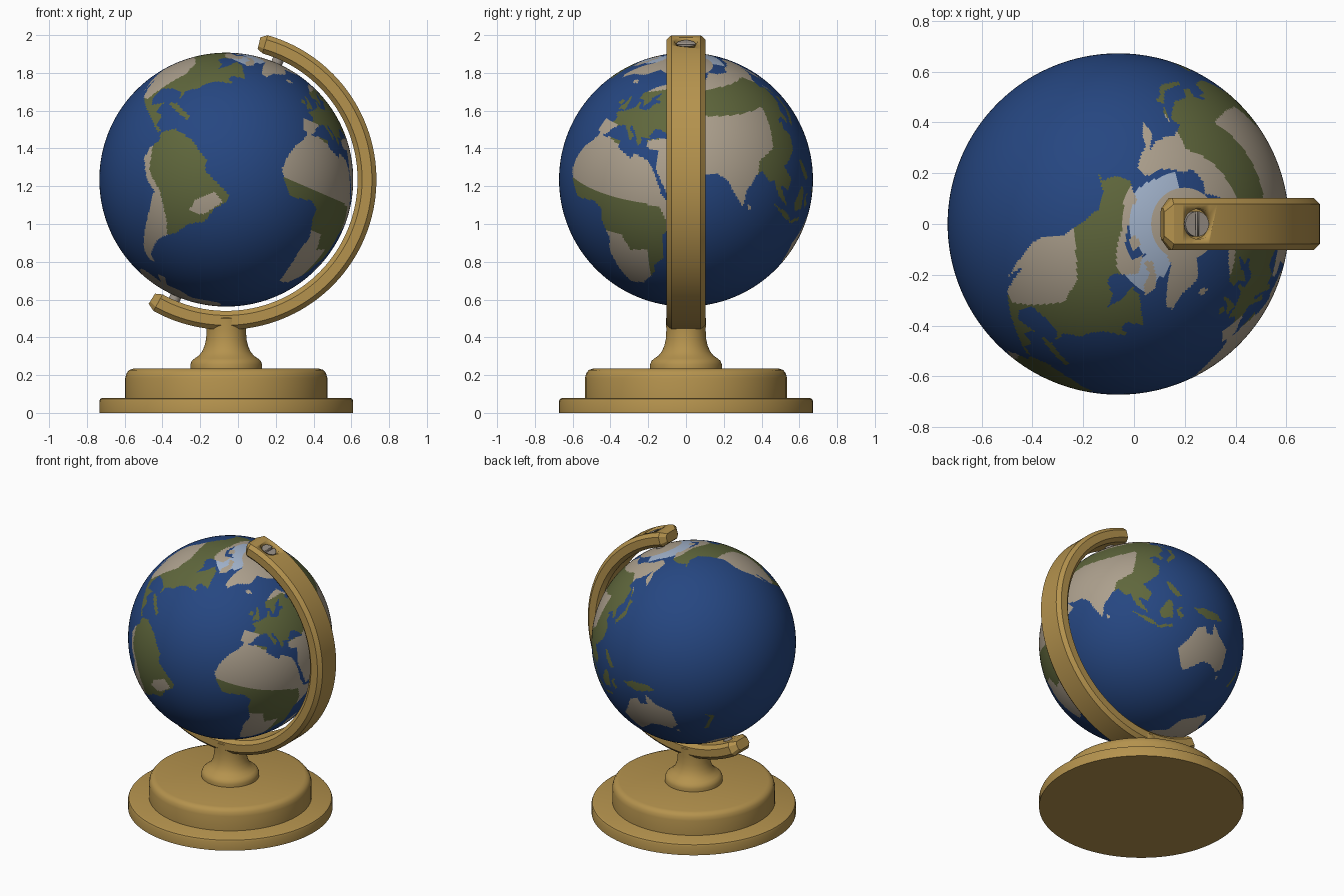
import bpy, bmesh, math
from mathutils import Matrix, Vector

if "Cube" in bpy.data.objects:
    bpy.data.objects.remove(bpy.data.objects["Cube"])

CX, CZ, R = -0.062, 1.235, 0.672        # globe centre and radius
TILT, LON0 = math.radians(23.4), -39.4  # axis tilt, longitude facing front


def material(name, rgb):
    m = bpy.data.materials.new(name)
    m.diffuse_color = (*rgb, 1)
    m.use_nodes = True
    m.node_tree.nodes["Principled BSDF"].inputs["Base Color"].default_value = m.diffuse_color
    return m


GOLD = material("brass", (0.46, 0.29, 0.075))
STEEL = material("steel", (0.33, 0.29, 0.25))
MAP = [material("ocean_blue", (0.019, 0.062, 0.22)),
       material("land_tan", (0.42, 0.355, 0.27)),
       material("land_green", (0.115, 0.135, 0.045)),
       material("ice_blue", (0.36, 0.45, 0.60))]


def add(name, bm, mats, smooth=35):
    bmesh.ops.recalc_face_normals(bm, faces=bm.faces)
    me = bpy.data.meshes.new(name)
    bm.to_mesh(me)
    bm.free()
    ob = bpy.data.objects.new(name, me)
    bpy.context.collection.objects.link(ob)
    for m in mats:
        me.materials.append(m)
    bpy.ops.object.select_all(action='DESELECT')
    ob.select_set(True)
    bpy.context.view_layer.objects.active = ob
    bpy.ops.object.shade_smooth_by_angle(angle=math.radians(smooth))
    return ob


def lathe(name, profile, n=80):
    bm = bmesh.new()
    vs = [bm.verts.new((r, 0, z)) for r, z in profile]
    es = [bm.edges.new(p) for p in zip(vs, vs[1:])]
    bmesh.ops.spin(bm, geom=vs + es, cent=(0, 0, 0), axis=(0, 0, 1), angle=math.tau, steps=n)
    bmesh.ops.remove_doubles(bm, verts=bm.verts, dist=1e-4)
    bmesh.ops.translate(bm, verts=bm.verts, vec=(CX, 0, 0))
    return add(name, bm, [GOLD])


# ---- stand
lathe("base_disc", [(0, 0), (.672, 0), (.672, .062), (.667, .074), (.655, .08), (0, .08)])
lathe("base_step", [(0, .078), (.535, .078), (.535, .185), (.528, .21), (.515, .227), (.49, .235), (0, .235)])
lathe("column", [(0, .233), (.19, .233), (.19, .256), (.183, .275), (.168, .288), (.147, .302), (.128, .325),
                 (.115, .355), (.107, .39), (.104, .44), (.107, .5), (.07, .54), (0, .54)])

# ---- curved arm: chamfered section swept round the globe, narrowed at both ends
def section(a, ro, ri, w, c):
    pts = [(ro, w - c), (ro - c, w), (ri + c, w), (ri, w - c), (ri, c - w), (ri + c, -w), (ro - c, -w), (ro, c - w)]
    a = math.radians(a)
    return [(CX + r * math.sin(a), y, CZ + r * math.cos(a)) for r, y in pts]


bm = bmesh.new()
rings = [section(13.5, .775, .712, .062, .015)]
rings += [section(16 + 193 * i / 72, .795, .695, .102, .024) for i in range(73)]
rings += [section(212, .775, .712, .062, .015)]
rings = [[bm.verts.new(p) for p in ring] for ring in rings]
for a, b in zip(rings, rings[1:]):
    for i in range(8):
        bm.faces.new((a[i], a[(i + 1) % 8], b[(i + 1) % 8], b[i]))
bm.faces.new(rings[0])
bm.faces.new(rings[-1])
arm = add("arm", bm, [GOLD], 25)


# ---- screws and pins along the tilted axis, at both ends of the arm
def axial(name, r0, r1, side, rad=None, mats=(STEEL,)):
    bm = bmesh.new()
    if rad:
        bmesh.ops.create_cone(bm, cap_ends=True, segments=32, radius1=rad, radius2=rad, depth=r1 - r0)
    else:
        bmesh.ops.create_cube(bm, size=1, matrix=Matrix.Diagonal((.014, .14, r1 - r0, 1)))
    bmesh.ops.translate(bm, verts=bm.verts, vec=(0, 0, side * (r0 + r1) / 2))
    bmesh.ops.transform(bm, verts=bm.verts, matrix=Matrix.Translation((CX, 0, CZ)) @ Matrix.Rotation(TILT, 4, 'Y'))
    return add(name, bm, mats)


def cut(ob, cutter):
    cutter.hide_render = True
    cutter.hide_set(True)
    mod = ob.modifiers.new("cut", 'BOOLEAN')
    mod.operation, mod.solver, mod.object = 'DIFFERENCE', 'EXACT', cutter


for tag, side in (("top", 1), ("bottom", -1)):
    axial(tag + "_pin", .66, .71, side, .03)
    cut(arm, axial(tag + "_hole_cutter", .755, .9, side, .06, (GOLD,)))
    cut(axial(tag + "_screw", .745, .783, side, .05), axial(tag + "_slot_cutter", .768, .8, side))

# ---- map outlines as (longitude, latitude) polygons
land, green, sea = [], [], []


def outline(group, *pts):
    xs, ys = zip(*pts)
    group.append((min(xs), max(xs), min(ys), max(ys), list(zip(pts, pts[1:] + pts[:1]))))


def inside(group, x, y):
    for x0, x1, y0, y1, edges in group:
        if x0 <= x <= x1 and y0 <= y <= y1:
            odd = False
            for (ax, ay), (bx, by) in edges:
                if (ay > y) != (by > y) and x < ax + (y - ay) * (bx - ax) / (by - ay):
                    odd = not odd
            if odd:
                return True
    return False


# South America
outline(land, (-78, 8), (-72, 12), (-62, 10.5), (-51, 4.5), (-50, 0), (-44, -2.5), (-35, -6), (-35, -9), (-39, -14),
        (-41, -22), (-48, -26), (-53, -33), (-58, -36), (-62, -39), (-65, -43), (-69, -51), (-66, -55), (-71, -55),
        (-75, -50), (-73, -40), (-71, -30), (-70, -18), (-76, -14), (-81, -6), (-80, 0), (-77, 4))
# North America
outline(land, (-168, 66), (-156, 71), (-128, 70), (-110, 68), (-95, 68), (-94, 72), (-82, 67), (-87, 64), (-94, 60),
        (-92, 57), (-82, 55), (-79, 51), (-77, 56), (-78, 62), (-70, 61), (-65, 58.5), (-56, 52), (-66, 50), (-65, 47),
        (-60, 46), (-66, 44), (-70, 43), (-74, 40), (-76, 35), (-81, 31), (-80, 25.5), (-83, 29.5), (-90, 29.5),
        (-97, 27), (-97, 21), (-94, 18), (-91, 19), (-87, 21.5), (-88, 16), (-83, 15), (-83, 10), (-78, 9), (-80, 7.5),
        (-86, 11), (-92, 14), (-97, 16), (-105, 20), (-113, 31), (-110, 23), (-116, 30), (-121, 35), (-124, 41),
        (-124, 48), (-131, 55), (-140, 60), (-151, 60), (-162, 55), (-158, 58), (-165, 61))
# Africa
outline(land, (-6, 36), (10, 37), (11, 33.5), (20, 30.5), (22, 33), (30, 31), (33, 28), (37, 21), (39, 16), (43, 11.5),
        (51, 12), (47, 4), (40, -3), (40, -15), (35, -20), (35, -24), (32, -28), (27, -33.5), (19, -34.5), (15, -27),
        (12, -17), (13, -9), (9, -1), (9, 4), (4, 6.5), (-8, 4.5), (-13, 9), (-17, 14.5), (-16, 21), (-13, 27.5),
        (-9.5, 31))
# Europe
outline(land, (-9, 37), (-9, 43), (-1.5, 43.5), (-1, 46), (-4.5, 48.3), (2, 51), (8, 54), (8, 57), (10.5, 57.5),
        (11, 54), (20, 54.5), (22, 58), (29, 60), (22, 60.5), (25, 65.5), (17, 61), (18, 59.5), (14, 55.5), (11, 59),
        (6, 58.5), (5, 62), (14, 68), (25, 71), (40, 67.5), (34, 66), (38, 64), (46, 67), (50, 67), (50, 42), (41.5, 42),
        (37, 45), (33, 46), (30, 45.5), (28, 42), (29, 41), (23, 40.5), (24, 38), (22, 36.5), (19.5, 41), (13, 45.5),
        (12.5, 44), (18, 40.5), (16, 38), (12, 42), (9, 44.3), (4, 43.3), (0, 39.5), (-2, 36.8), (-5.5, 36))
# Asia
outline(land, (44, 66), (54, 68.5), (68, 68.5), (72, 73), (80, 73), (104, 77.5), (113, 74), (130, 71), (140, 72.5),
        (160, 70), (180, 69), (180, 65), (164, 60), (162, 56), (157, 51), (156, 57), (163, 62), (155, 59.5), (142, 59),
        (136, 54.5), (141, 52), (136, 44), (129, 41), (129, 36), (126, 35), (125, 39.5), (118, 38.5), (122, 37),
        (119, 35), (122, 30.5), (118, 24), (110, 21), (106, 20), (109, 13), (105, 9), (100, 13.5), (103.5, 1.5),
        (98, 9), (97, 16.5), (94, 16), (91, 22.5), (87, 21), (80, 15), (77.5, 8), (73, 17), (72, 21), (67, 25),
        (57, 26), (50, 30), (48, 30), (51, 25), (56, 26), (59.5, 22.5), (52, 16), (44, 12.7), (39, 21), (35, 28),
        (35, 36), (28, 36.5), (27, 40), (35, 42), (41, 41.5), (46, 43))
# Australia, Greenland, New Guinea
outline(land, (114, -22), (122, -18), (130, -12), (136, -12), (136, -16), (140, -17.5), (142.5, -11), (146, -19),
        (153, -26), (150, -37), (144, -38.5), (138, -34), (131, -31.5), (124, -33.5), (115, -34.5))
outline(land, (-73, 78), (-58, 75.5), (-53, 68), (-48, 61), (-43, 60), (-38, 66), (-22, 70.5), (-18, 78))
outline(land, (131, -1), (138, -2), (147, -6), (150, -10), (143, -9), (138, -8), (133, -4))
# smaller islands
outline(land, (-5, 50), (1, 51), (0, 53.5), (-2, 57.5), (-5, 58.5), (-3, 54.5), (-5, 52))
outline(land, (-10, 52), (-6, 52), (-6, 55), (-9, 54.5))
outline(land, (-24, 65.5), (-20, 63.5), (-14, 65), (-18, 66.3))
outline(land, (-80, 73), (-68, 70), (-62, 66), (-66, 62), (-72, 65), (-74, 69), (-88, 71))
outline(land, (-118, 72), (-105, 73), (-102, 69.5), (-114, 69.5))
outline(land, (49, -12), (50, -16), (47, -25), (44, -23), (44, -17))
outline(land, (109, 1), (117, 7), (119, 5), (116, -4), (110, -3))
outline(land, (95, 5.5), (104, -2), (106, -6), (102, -4))
outline(land, (105, -6), (115, -7.5), (114, -9), (106, -7.5))
outline(land, (119, 0), (125, 1.5), (121, -1), (123, -5), (120, -5.5))
outline(land, (120, 18), (122, 18), (126, 7), (122, 8), (120, 14))
outline(land, (130, 32), (140, 36), (142, 41), (145, 43.5), (142, 45), (139, 39), (130, 34))
outline(land, (172.5, -34.5), (178.5, -38), (174, -42), (169, -47), (166.5, -46), (172, -41), (175, -38))
outline(land, (-85, 22), (-80, 23.5), (-69, 20), (-69, 18), (-78, 20))
outline(land, (80, 9.5), (82, 7), (80.5, 6))
outline(land, (145, -41), (148, -41), (147, -43.5))
outline(land, (142, 46), (144, 49), (143, 54), (142, 52))
# vegetation: the Americas, Africa, Europe with taiga and east Asia, Oceania
outline(green, (-82, 13), (-76, -10), (-67, -17), (-60, -28), (-57, -38), (-46, -38), (-46, -20), (-50, -20), (-49, -14),
        (-42, -7), (-37, -10), (-42, -18), (-46, -20), (-46, -38), (-30, -38), (-30, 13))
outline(green, (-110, 20), (-92, 6), (-77, 6), (-60, 20), (-50, 50), (-62, 62), (-95, 62), (-125, 68), (-168, 67),
        (-168, 52), (-135, 52), (-112, 51), (-100, 48), (-93, 40), (-97, 28), (-100, 20))
outline(green, (-20, 11.5), (38, 11), (42, 3), (42, -27), (33, -27), (33, -11), (24, -13), (20, -6), (8, -6), (-20, 0))
outline(green, (-12, 60), (-12, 49), (-2, 43.5), (3, 43), (3, 36), (20, 34), (28, 40), (42, 43), (50, 50), (65, 53),
        (95, 50), (115, 48.6), (108, 38), (103, 30), (91, 27), (88, 21), (94, -10), (155, -11), (155, 20), (146, 45),
        (140, 56), (135, 64), (90, 67), (40, 67), (28, 68), (10, 64))
outline(green, (160, -30), (180, -30), (180, -50), (160, -50))
# Caspian and Baltic-side lakes
outline(sea, (47, 45), (53, 46.5), (54, 37), (50, 37.5))


def region(lon, lat):
    """0 ocean, 1 tan, 2 green, 3 ice"""
    ripple = 3 * math.sin(math.radians(3 * lon)) + 1.5 * math.sin(math.radians(7 * lon))
    if lat > 77.5 or lat < -70 + ripple or (-66 < lon < -57 and lat < -63.5):
        return 1
    if inside(land, lon, lat) and not inside(sea, lon, lat):
        return 2 if inside(green, lon, lat) else 1
    if lat > 71 + ripple / 3 and (lon > 150 or lon < -60):
        return 3
    return 3 if lat > 63 and -92 < lon < -65 else 0


# ---- globe: fine sphere whose faces are coloured by map region
bm = bmesh.new()
bmesh.ops.create_uvsphere(bm, u_segments=440, v_segments=220, radius=R)
for f in bm.faces:
    c = f.calc_center_median().normalized()
    lon = LON0 + math.degrees(math.atan2(c.x, -c.y))
    f.material_index = region((lon + 180) % 360 - 180, math.degrees(math.asin(c.z)))
globe = add("globe", bm, MAP)
globe.location = (CX, 0, CZ)
globe.rotation_euler = (0, TILT, 0)
